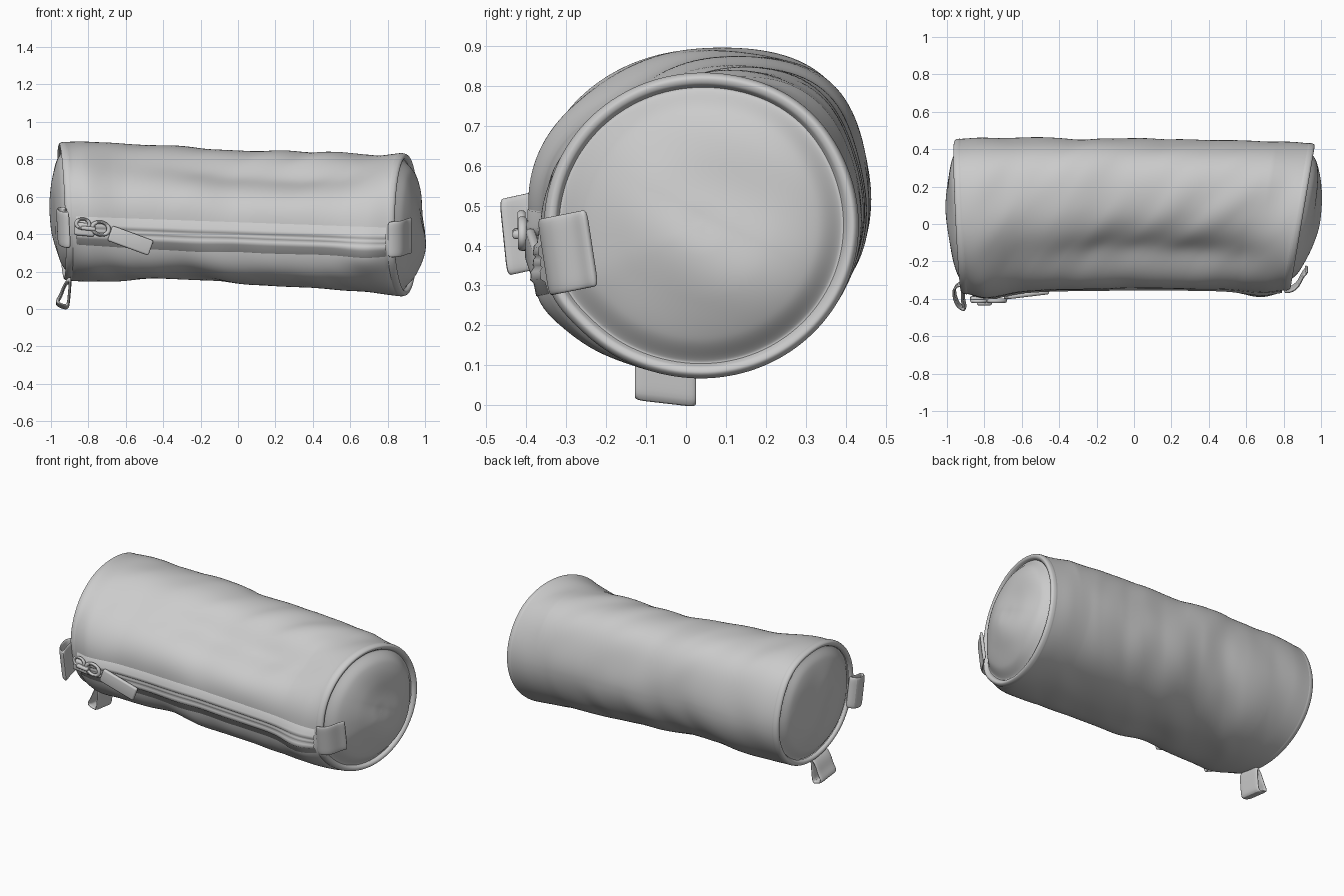
import bpy, bmesh, math
from mathutils import Vector, Matrix, noise

if "Cube" in bpy.data.objects:
    bpy.data.objects.remove(bpy.data.objects["Cube"], do_unlink=True)

fabric = bpy.data.materials.new("light grey")
fabric.use_nodes = True
GREY = (0.6, 0.6, 0.6, 1)
fabric.diffuse_color = GREY
fabric.node_tree.nodes["Principled BSDF"].inputs["Base Color"].default_value = GREY

# Bag outline along its length: station, bottom, top, front, back
OUTLINE = [(0, .15, .89, -.375, .455), (.06, .145, .895, -.395, .46), (.18, .15, .88, -.36, .46),
           (.35, .165, .865, -.35, .457), (.5, .135, .84, -.345, .455), (.65, .125, .84, -.345, .45),
           (.82, .10, .83, -.35, .447), (.94, .08, .825, -.365, .44), (1, .068, .832, -.355, .432)]
SEGMENTS = 144


def finish(name, bm, angle=40):
    bmesh.ops.recalc_face_normals(bm, faces=bm.faces)
    mesh = bpy.data.meshes.new(name)
    bm.to_mesh(mesh)
    bm.free()
    obj = bpy.data.objects.new(name, mesh)
    bpy.context.collection.objects.link(obj)
    mesh.materials.append(fabric)
    bpy.ops.object.select_all(action="DESELECT")
    obj.select_set(True)
    bpy.context.view_layer.objects.active = obj
    bpy.ops.object.shade_smooth_by_angle(angle=math.radians(angle))
    return obj


def spline(table, t):
    """Smooth interpolation through the rows of a table, keyed by the first column."""
    k = max(i for i in range(len(table) - 1) if table[i][0] <= t or i == 0)
    a, b = table[k], table[k + 1]
    p, q = table[max(k - 1, 0)], table[min(k + 2, len(table) - 1)]
    h = b[0] - a[0]
    u = (t - a[0]) / h
    out = []
    for c in range(1, len(a)):
        m = (b[c] - p[c]) / (b[0] - p[0]) * h
        n = (q[c] - a[c]) / (q[0] - a[0]) * h
        out.append(a[c] + u * m + u * u * (3 * (b[c] - a[c]) - 2 * m - n)
                   + u ** 3 * (2 * (a[c] - b[c]) + m + n))
    return out


def section(s):
    low, high, front, back = spline(OUTLINE, s)
    return (front + back) / 2, (low + high) / 2, (back - front) / 2, (high - low) / 2


def bump(value, centre, width):
    return math.exp(-((value - centre) / width) ** 2)


def surface(s, angle, offset=0.0):
    """Point on the bag: s runs from end to end, angle runs around."""
    cy, cz, ry, rz = section(s)
    mid = max(0, math.sin(math.pi * s))
    deg = math.degrees(angle) % 360
    r = 1 + offset / ry
    # Sagging upper front, fuller lower front and upper back, flare below the zip end
    sag = .17 * mid ** .7 + .09 * bump(s, .72, .3) * min(1, (1 - s) * 7)
    r -= sag * bump(deg, 128, 27)
    r += (.02 + .13 * mid ** .5) * bump(deg, 225, 22)
    r += (.075 + .055 * mid) * min(1, .25 + (1 - s) * 8) * bump(deg, 52, 24)
    r += .09 * bump(s, .93, .08) * bump(deg, 205, 13)
    # Soft diagonal folds
    c, d = math.cos(angle), math.sin(angle)
    calm = min(1, mid * 2.5) * (1 - .85 * bump(deg, 190, 22))
    fold = noise.noise(Vector((s * 7 - c, c * 1.1, d)))
    fine = noise.noise(Vector((s * 12 - c * 2, c * 1.5, d * 1.5 + 7)))
    r += calm * (.03 * fold + .012 * fine)
    y, z = cy + ry * r * c, cz + rz * r * d
    left = -.905 - .045 * (y - .04) - .035 * (z - .5)
    right = .865 + .17 * (y - .04)
    return Vector((left + (right - left) * s, y, z))


def front_point(s, z, offset):
    """Point on the front of the bag at a given height."""
    _, cz, _, rz = section(s)
    return surface(s, math.pi - math.asin((z - cz) / rz), offset)


def skin(bm, rows, closed):
    grid = [[bm.verts.new(p) for p in row] for row in rows]
    count = len(grid[0])
    for a, b in zip(grid, grid[1:]):
        for i in range(count if closed else count - 1):
            j = (i + 1) % count
            bm.faces.new((a[i], a[j], b[j], b[i]))
    return grid


# Fabric tube
angles = [2 * math.pi * i / SEGMENTS for i in range(SEGMENTS)]
bm = bmesh.new()
skin(bm, [[surface(k / 160, a) for a in angles] for k in range(161)], True)
finish("bag_body", bm)

# Soft rim and domed panel at each end: position along profile, radius, outward reach
RIM = [(0, 1, 0), (.1, 1.001, .012), (.2, .99, .028), (.3, .965, .037), (.4, .93, .033), (.5, .905, .018)]
DOME = [(0, .905, .018), (.1, .88, .022), (.3, .74, .067), (.55, .48, .102), (.8, .2, .114), (1, .001, .115)]


def end_part(name, s, side, table, reach, wrinkle):
    ring = [surface(s, a) for a in angles]
    centre = sum(ring, Vector()) / len(ring)
    rows = []
    for k in range(41):
        radius, out = spline(table, table[-1][0] * k / 40)
        row = []
        for p in ring:
            q = centre + (p - centre) * radius
            crease = noise.noise(Vector((q.y * 3 + side, q.z * 4 + q.y * 2, side)))
            q.x += side * (out * reach + wrinkle * crease * (1 - radius))
            row.append(q)
        rows.append(row)
    bm = bmesh.new()
    grid = skin(bm, rows, True)
    if table is DOME:
        bm.faces.new(grid[-1])
    finish(name, bm)


for label, s, side, reach, wrinkle in (("left", 1, 1, 1.03, .04), ("right", 0, -1, .78, .02)):
    end_part(label + "_end_piping", s, side, RIM, 1, 0)
    end_part(label + "_end_panel", s, side, DOME, reach, wrinkle)

# Zip along the front: height and lift across the tape, with a welt on each side of the coil
ZIP = [(.078, -.012), (.068, .003), (.04, .005), (.032, .013), (.014, .013), (.007, .006), (.002, .01),
       (-.01, .01), (-.015, .006), (-.022, .013), (-.04, .013), (-.048, .004), (-.074, .003), (-.084, -.012)]
bm = bmesh.new()
stations = [.012 + .985 * k / 120 for k in range(121)]
skin(bm, [[front_point(s, .425 - .06 * s + h, lift) for h, lift in ZIP] for s in stations], False)
finish("zip_tape", bm, 80)


# Zip slider, rings and pull tag
def block(name, size, place, tilt, turn, bevel):
    bm = bmesh.new()
    bmesh.ops.create_cube(bm, size=1, matrix=Matrix.Diagonal((*size, 1)))
    bmesh.ops.bevel(bm, geom=bm.edges[:], offset=bevel, segments=3, affect="EDGES", profile=.5)
    bm.transform(Matrix.Translation(place) @ Matrix.Rotation(turn, 4, "Z") @ Matrix.Rotation(tilt, 4, "Y"))
    finish(name, bm)


def ring(name, place, major, minor, tilt):
    bm = bmesh.new()
    rows = []
    for k in range(33):
        a = 2 * math.pi * k / 32
        rows.append([Vector(((major + minor * math.cos(b)) * math.cos(a), minor * math.sin(b),
                             (major + minor * math.cos(b)) * math.sin(a) * .75))
                     for b in (2 * math.pi * i / 10 for i in range(10))])
    skin(bm, rows, True)
    bmesh.ops.remove_doubles(bm, verts=bm.verts, dist=.0001)
    bm.transform(Matrix.Translation(place) @ Matrix.Rotation(tilt, 4, "Y"))
    finish(name, bm)


block("zip_slider", (.11, .03, .07), (-.82, -.40, .425), .1, 0, .012)
block("slider_bridge", (.08, .03, .022), (-.80, -.42, .43), .1, 0, .009)
ring("slider_loop", (-.83, -.412, .455), .035, .01, .1)
ring("pull_ring", (-.735, -.41, .43), .045, .012, .25)
block("pull_tag", (.235, .024, .085), (-.575, -.378, .365), .35, .12, .01)


# Folded fabric tabs: a path swept across a width
def tab(name, path, across, closed):
    bm = bmesh.new()
    rows = [[Vector(p) + Vector(across) * i / 4 for p in path] for i in range(5)]
    skin(bm, rows, closed)
    obj = finish(name, bm, 50)
    solid = obj.modifiers.new("Thickness", "SOLIDIFY")
    solid.thickness, solid.offset, solid.use_even_offset = .014, 0, True
    smooth = obj.modifiers.new("Smooth", "SUBSURF")
    smooth.levels = smooth.render_levels = 2


bottom = [(-.895, .17), (-.93, .13), (-.945, .075), (-.975, .035), (-.945, .02),
          (-.91, .01), (-.905, .05), (-.90, .11)]
tab("bottom_tab", [(x, -.13, z + .005) for x, z in bottom], (0, .157, -.018), True)
front = [(-.92, -.32), (-.97, -.345), (-.965, -.40), (-.945, -.45), (-.905, -.467),
         (-.92, -.425), (-.92, -.37)]
tab("front_tab", [(x, y, .55 + (y + .32) * .22) for x, y in front], (.01, .02, -.195), True)
side = [(.80, -.365), (.83, -.368), (.868, -.35), (.89, -.315), (.905, -.28), (.928, -.26), (.915, -.25)]
tab("side_tab", [(x, y, .50 + (y + .21) * .2) for x, y in side], (0, .03, -.195), False)
